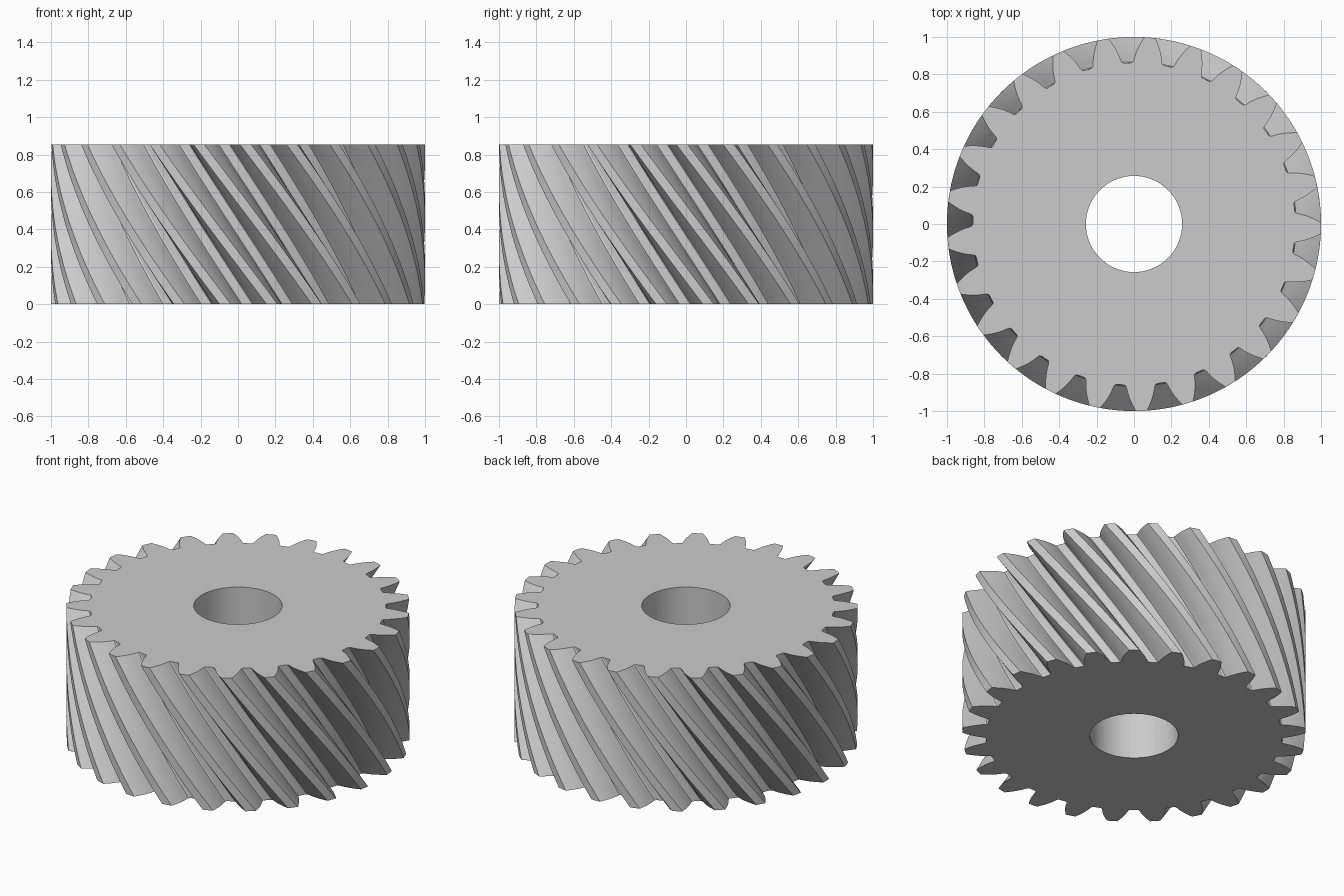
import bpy
import bmesh
from math import acos, cos, sin, tan, radians, pi

cube = bpy.data.objects.get("Cube")
if cube:
    bpy.data.objects.remove(cube, do_unlink=True)

TEETH = 25
HEIGHT = 0.855
TIP_R, PITCH_R, ROOT_R, BASE_R = 1.0, 0.9385, 0.862, 0.858
HOLE_R = 0.257
TWIST = radians(37)        # how far the bottom is turned ahead of the top
PHASE = radians(-1.3)
LEVELS = 36
FLANK_STEPS = 7


def involute(r):
    a = acos(min(1, BASE_R / r))
    return tan(a) - a


def half_tooth(r):
    """Half the angular thickness of a tooth at radius r."""
    return pi / TEETH / 2 + involute(PITCH_R) - involute(r)


# Half tooth profile from root to tip as (radius, angle), with a small root fillet
flank_start = ROOT_R + 0.018
half = [(ROOT_R, half_tooth(flank_start) + 0.016),
        (ROOT_R + 0.005, half_tooth(flank_start) + 0.006)]
for i in range(FLANK_STEPS):
    r = flank_start + (TIP_R - flank_start) * i / (FLANK_STEPS - 1)
    half.append((r, half_tooth(r)))
tooth = ([(r, -a) for r, a in half] + [(TIP_R, 0)]
         + [(r, a) for r, a in reversed(half)] + [(ROOT_R, pi / TEETH)])
outline = [(r, a + 2 * pi * t / TEETH + PHASE) for t in range(TEETH) for r, a in tooth]

bm = bmesh.new()


def ring(points, z, turn):
    return [bm.verts.new((r * cos(a + turn), r * sin(a + turn), z)) for r, a in points]


def bridge(lower, upper):
    n = len(lower)
    for i in range(n):
        j = (i + 1) % n
        bm.faces.new((lower[i], lower[j], upper[j], upper[i]))


# Helical toothed wall
rings = [ring(outline, HEIGHT * k / LEVELS, TWIST * (1 - k / LEVELS))
         for k in range(LEVELS + 1)]
for lower, upper in zip(rings, rings[1:]):
    bridge(lower, upper)

# Flat end faces and the bore, which follows the twist
bore = [(HOLE_R, a) for r, a in outline]
bore_rings = [ring(bore, HEIGHT * k / LEVELS, TWIST * (1 - k / LEVELS))
              for k in range(LEVELS + 1)]
for lower, upper in zip(bore_rings, bore_rings[1:]):
    bridge(upper, lower)
bridge(rings[-1], bore_rings[-1])
bridge(bore_rings[0], rings[0])

bmesh.ops.recalc_face_normals(bm, faces=bm.faces)
mesh = bpy.data.meshes.new("helical_gear")
bm.to_mesh(mesh)
bm.free()

# Plain grey metal
grey = bpy.data.materials.new("light_grey")
grey.use_nodes = True
colour = (0.6, 0.6, 0.6, 1)
grey.diffuse_color = colour
grey.node_tree.nodes["Principled BSDF"].inputs["Base Color"].default_value = colour
mesh.materials.append(grey)

gear = bpy.data.objects.new("helical_gear", mesh)
bpy.context.collection.objects.link(gear)
bpy.ops.object.select_all(action="DESELECT")
gear.select_set(True)
bpy.context.view_layer.objects.active = gear
bpy.ops.object.shade_smooth_by_angle(angle=radians(30))
